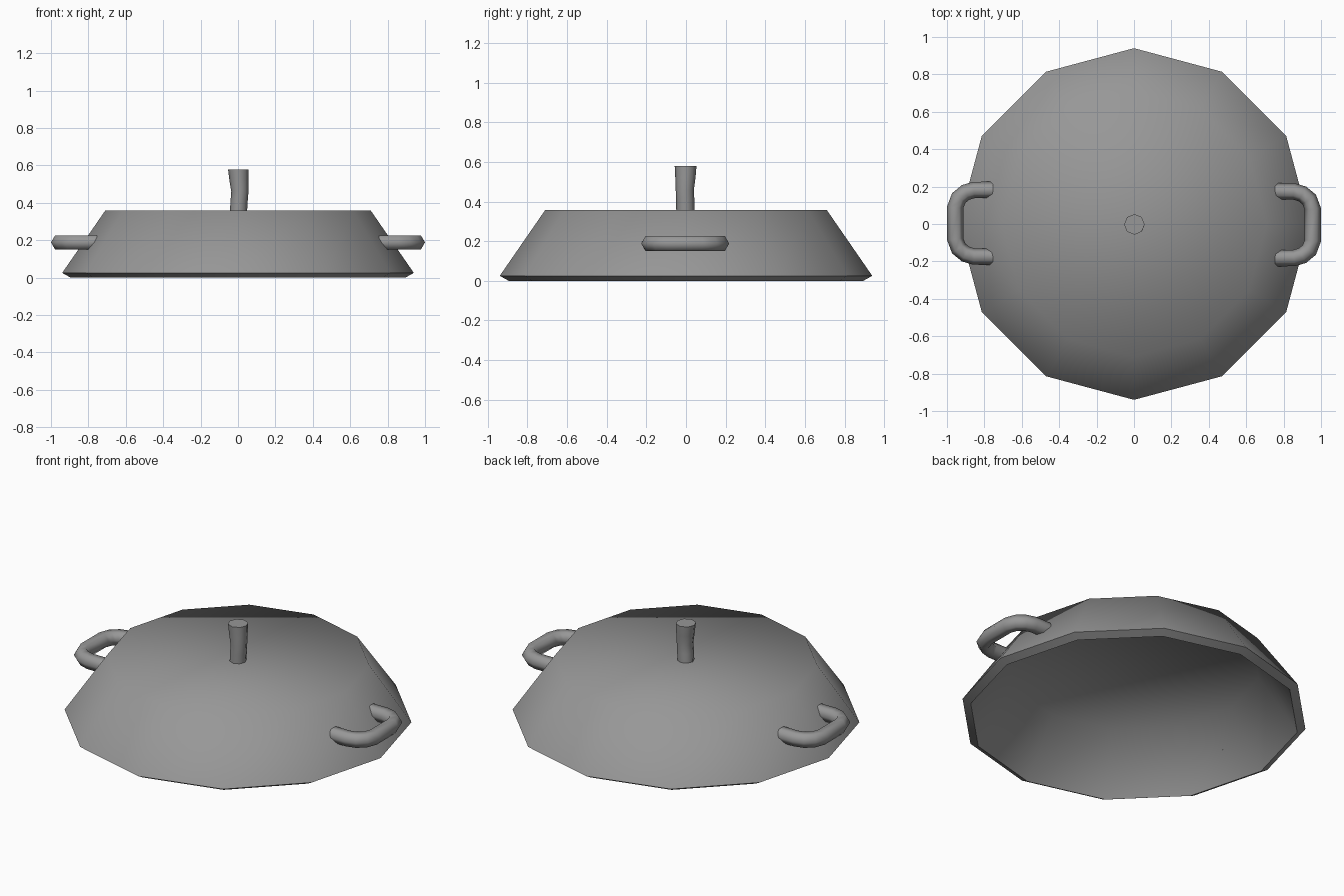
import bpy, bmesh, math
from mathutils import Vector

cube = bpy.data.objects.get("Cube")
if cube:
    bpy.data.objects.remove(cube, do_unlink=True)

grey = bpy.data.materials.new("cast grey")
grey.use_nodes = True
colour = (0.31, 0.31, 0.31, 1.0)
grey.diffuse_color = colour
grey.node_tree.nodes["Principled BSDF"].inputs["Base Color"].default_value = colour


def circle(radius, z, sides, x=0.0, y=0.0):
    """Horizontal ring of points."""
    steps = [math.tau * i / sides for i in range(sides)]
    return [Vector((x + radius * math.cos(a), y + radius * math.sin(a), z)) for a in steps]


def loft(name, rings):
    """Skin a row of rings, cap both ends and shade smooth."""
    bm = bmesh.new()
    loops = [[bm.verts.new(p) for p in ring] for ring in rings]
    for low, high in zip(loops, loops[1:]):
        for i in range(len(low)):
            j = (i + 1) % len(low)
            bm.faces.new((low[i], low[j], high[j], high[i]))
    bm.faces.new(loops[0])
    bm.faces.new(loops[-1])
    bmesh.ops.recalc_face_normals(bm, faces=bm.faces)
    mesh = bpy.data.meshes.new(name)
    bm.to_mesh(mesh)
    bm.free()
    mesh.materials.append(grey)
    obj = bpy.data.objects.new(name, mesh)
    bpy.context.collection.objects.link(obj)
    bpy.ops.object.select_all(action="DESELECT")
    obj.select_set(True)
    bpy.context.view_layer.objects.active = obj
    bpy.ops.object.shade_smooth_by_angle(angle=math.radians(65))
    return obj


# Hollow lid: inner ceiling, inner rim, outer rim, top edge
lid_profile = [(0.685, 0.32), (0.895, 0.0), (0.94, 0.025), (0.71, 0.358)]
loft("lid", [circle(r, z, 12) for r, z in lid_profile])

# Slightly crooked knob: radius, height, x and y offset
knob_profile = [(0.046, 0.345, 0.002, -0.003), (0.046, 0.41, 0.006, -0.004),
                (0.046, 0.46, 0.01, -0.006), (0.051, 0.52, 0.005, -0.003),
                (0.055, 0.578, 0.002, -0.002)]
loft("knob", [circle(r, z, 8, x, y) for r, z, x, y in knob_profile])

# Looped side handles: six-sided tube swept along a flat path
half_path = [(0.755, 0.178), (0.855, 0.178), (0.9, 0.165), (0.937, 0.135), (0.956, 0.085)]
path = [Vector((x, y, 0)) for x, y in half_path]
path += [Vector((x, -y, 0)) for x, y in reversed(half_path)]


def tube(path, radius, sides):
    rings = []
    for i, p in enumerate(path):
        tangent = (path[min(i + 1, len(path) - 1)] - path[max(i - 1, 0)]).normalized()
        side = Vector((-tangent.y, tangent.x, 0))
        if i in (0, len(path) - 1):
            side = Vector((0, 1 if i == 0 else -1, 0))
        rings.append([p + radius * (side * math.cos(a) + Vector((0, 0, math.sin(a))))
                      for a in (math.tau * k / sides for k in range(sides))])
    return rings


for name, turn in (("left_handle", 0), ("right_handle", math.pi)):
    handle = loft(name, tube(path, 0.044, 6))
    handle.location = (0, -0.004 if turn == 0 else 0.004, 0.188)
    handle.rotation_euler.z = turn
